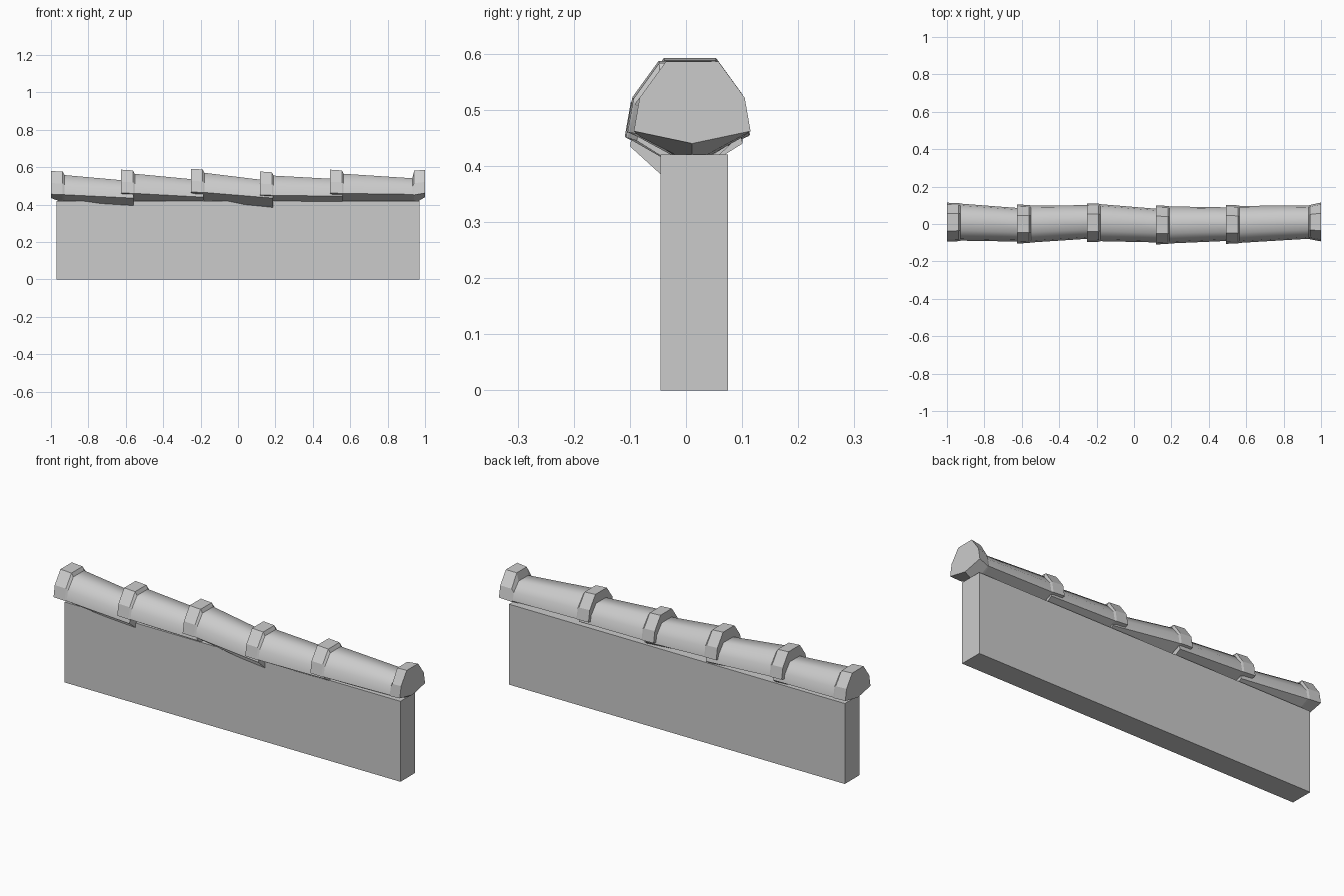
import bpy, bmesh

if "Cube" in bpy.data.objects:
    bpy.data.objects.remove(bpy.data.objects["Cube"])


def make_object(name, bm):
    bmesh.ops.recalc_face_normals(bm, faces=bm.faces[:])
    me = bpy.data.meshes.new(name)
    bm.to_mesh(me)
    bm.free()
    ob = bpy.data.objects.new(name, me)
    bpy.context.collection.objects.link(ob)
    return ob


def loft(name, rings, body_steps):
    """Rings: (x, centre y, half width, top z, eave z, keel z)."""
    bm = bmesh.new()
    loops = []
    for x, cy, w, top, eave, keel in rings:
        mid = eave + (top - eave) * 0.48
        prof = [(0, keel), (w, eave), (w * 0.9, mid), (w * 0.45, top),
                (-w * 0.45, top), (-w * 0.9, mid), (-w, eave)]
        loops.append([bm.verts.new((x, cy + y, z)) for y, z in prof])
    n = 7
    for s, (a, b) in enumerate(zip(loops, loops[1:])):
        for i in range(n):
            j = (i + 1) % n
            f = bm.faces.new((a[i], a[j], b[j], b[i]))
            # rounded upper part of the tile body
            f.smooth = s in body_steps and 1 <= i <= 5
    bm.faces.new(loops[0])
    bm.faces.new(loops[-1])
    return make_object(name, bm)


# low wall
bm = bmesh.new()
bmesh.ops.create_cube(bm, size=1)
for v in bm.verts:
    v.co = (v.co.x * 1.94, v.co.y * 0.12 + 0.015, (v.co.z + 0.5) * 0.42)
make_object("wall", bm)

# overlapping ridge tiles: x, start y, end y, collar top, end top, end keel
tiles = [
    (-1.0, 0.01, -0.007, 0.580, 0.525, 0.365),
    (-0.625, 0.0, 0.013, 0.587, 0.530, 0.385),
    (-0.252, 0.007, -0.012, 0.592, 0.525, 0.355),
    (0.118, -0.005, 0.0, 0.577, 0.535, 0.39),
]


def tile_start(x, y0, top):
    eave = top - 0.124
    return [(x, y0, 0.104, top, eave, top - 0.145),
            (x + 0.063, y0, 0.102, top - 0.004, eave - 0.003, top - 0.168),
            (x + 0.073, y0, 0.099, top - 0.022, eave - 0.003, top - 0.172)]


for k, (x, y0, y1, top, end_top, keel) in enumerate(tiles):
    rings = tile_start(x, y0, top)
    rings.append((x + 0.44, y1, 0.088, end_top, end_top - 0.09, keel))
    loft(f"ridge_tile_{k + 1}", rings, {2})

# last tile, with a flared collar at both ends
rings = tile_start(0.492, -0.002, 0.587)
rings += [(0.932, 0.010, 0.089, 0.541, 0.455, 0.40),
          (0.942, 0.010, 0.092, 0.582, 0.452, 0.405),
          (1.0, 0.011, 0.104, 0.586, 0.462, 0.44)]
loft("ridge_tile_end", rings, {2})
